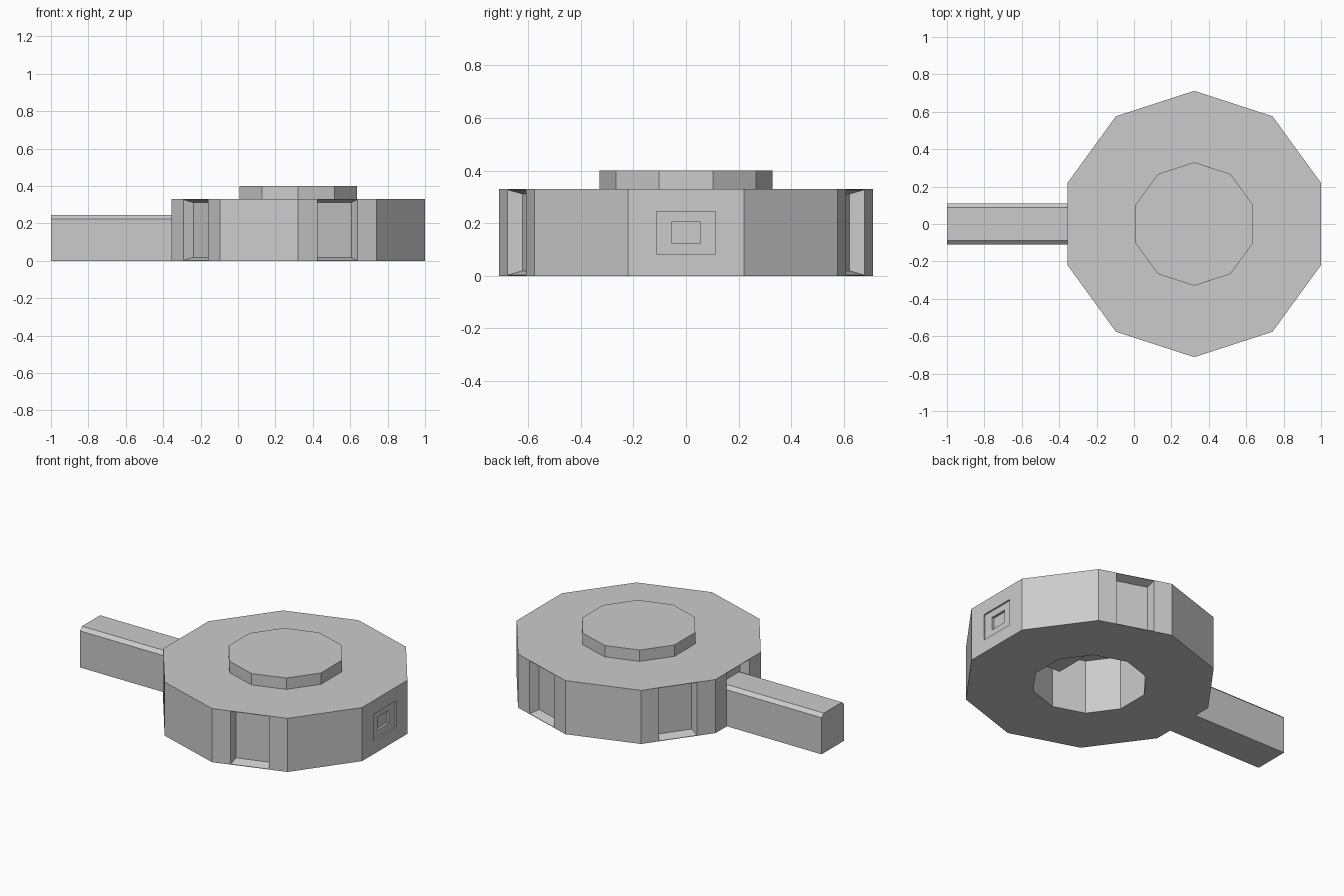
import bpy, bmesh, math
from mathutils import Matrix, Vector

if "Cube" in bpy.data.objects:
    bpy.data.objects.remove(bpy.data.objects["Cube"])

CX, R, SIDES = 0.322, 0.712, 10
APOTHEM = R * math.cos(math.pi / SIDES)


def finish(bm, name):
    bmesh.ops.recalc_face_normals(bm, faces=bm.faces)
    mesh = bpy.data.meshes.new(name)
    bm.to_mesh(mesh)
    bm.free()
    obj = bpy.data.objects.new(name, mesh)
    bpy.context.collection.objects.link(obj)
    return obj


def loft(bm, rings):
    """Join equal-length point rings into a closed solid with end caps."""
    loops = [[bm.verts.new(p) for p in ring] for ring in rings]
    for a, b in zip(loops, loops[1:]):
        n = len(a)
        for i in range(n):
            bm.faces.new((a[i], a[(i + 1) % n], b[(i + 1) % n], b[i]))
    bm.faces.new(loops[0])
    bm.faces.new(loops[-1])


def decagon(r, z):
    angles = [math.radians(90 + 360 * i / SIDES) for i in range(SIDES)]
    return [(CX + r * math.cos(a), r * math.sin(a), z) for a in angles]


def pocket(bm, angle, half, z0, z1, depth, taper):
    """Tapered cutter sunk into the body side facing the given angle."""
    spin = Matrix.Translation((CX, 0, 0)) @ Matrix.Rotation(math.radians(angle), 4, 'Z')
    slope = taper / depth
    rings = []
    for d in (-0.02, depth):
        t = d * slope if d > 0 else 0
        w, lo, hi = half - t, z0 + t, z1 - t
        x = APOTHEM - d
        if d < 0:
            # straight lead-in outside the wall, then the opening itself
            rings.append([(x, -w, lo), (x, w, lo), (x, w, hi), (x, -w, hi)])
            x = APOTHEM
        rings.append([(x, -w, lo), (x, w, lo), (x, w, hi), (x, -w, hi)])
    loft(bm, [[spin @ Vector(p) for p in ring] for ring in rings])


# Ten-sided drum with raised hub and a hollow underside
bm = bmesh.new()
loft(bm, [decagon(r, z) for r, z in
          ((0.325, 0.335), (0.325, 0), (R, 0), (R, 0.33), (0.33, 0.33), (0.33, 0.4))])
drum = finish(bm, "drum_body")

# Tapered side recesses and the shallow front socket
bm = bmesh.new()
for angle in (72, 144, 180, 216, 288):
    pocket(bm, angle, 0.112, 0.003, 0.327, 0.055, 0.016)
pocket(bm, 0, 0.112, 0.082, 0.245, 0.01, 0)
outer = finish(bm, "recess_cutter")
bm = bmesh.new()
pocket(bm, 0, 0.055, 0.125, 0.205, 0.025, 0)
inner = finish(bm, "socket_cutter")
for cutter in (outer, inner):
    cutter.hide_render = True
    cutter.hide_viewport = True
    cut = drum.modifiers.new(cutter.name, 'BOOLEAN')
    cut.operation = 'DIFFERENCE'
    cut.solver = 'EXACT'
    cut.object = cutter

# Handle bar with two bevelled top edges
profile = [(-0.11, 0), (0.11, 0), (0.11, 0.225), (0.088, 0.245), (-0.088, 0.245), (-0.11, 0.225)]
bm = bmesh.new()
loft(bm, [[(x, y, z) for y, z in profile] for x in (-1.0, -0.29)])
finish(bm, "handle")

# Block that reaches from the socket into the hollow
bm = bmesh.new()
bmesh.ops.create_cube(bm, size=1)
bmesh.ops.scale(bm, vec=(0.31, 0.22, 0.165), verts=bm.verts)
bmesh.ops.translate(bm, vec=(0.605, 0, 0.1625), verts=bm.verts)
finish(bm, "inner_block")
